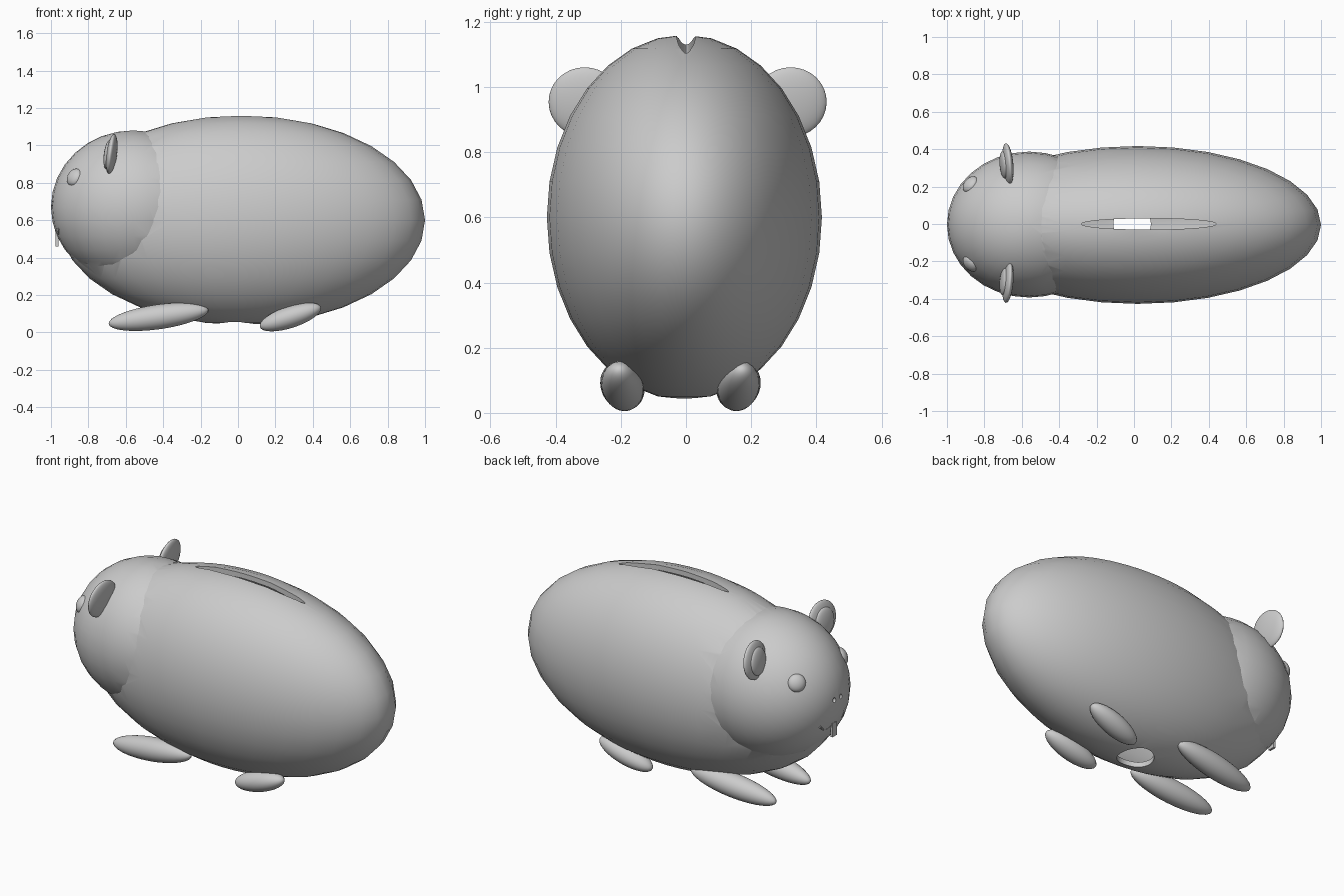
import bpy
from math import radians
from mathutils import Vector

cube = bpy.data.objects.get("Cube")
if cube:
    bpy.data.objects.remove(cube, do_unlink=True)

COLOUR = (0.6, 0.6, 0.6, 1)
grey = bpy.data.materials.new("plain grey")
grey.use_nodes = True
grey.diffuse_color = COLOUR
grey.node_tree.nodes["Principled BSDF"].inputs["Base Color"].default_value = COLOUR


def finish(obj, name, angle=40):
    """Name, colour and smooth one part."""
    obj.name = name
    obj.data.materials.clear()
    obj.data.materials.append(grey)
    bpy.ops.object.select_all(action="DESELECT")
    obj.select_set(True)
    bpy.context.view_layer.objects.active = obj
    bpy.ops.object.shade_smooth_by_angle(angle=radians(angle))
    return obj


def ellipsoid(name, centre, radii, rotation=(0, 0, 0), segments=32, rings=16):
    bpy.ops.mesh.primitive_uv_sphere_add(segments=segments, ring_count=rings, radius=1,
                                         location=centre, rotation=rotation)
    obj = bpy.context.object
    obj.scale = radii
    return finish(obj, name)


def column(name, centre, radii):
    bpy.ops.mesh.primitive_cylinder_add(vertices=48, radius=1, depth=1, location=centre)
    bpy.context.object.scale = radii
    return finish(bpy.context.object, name)


def combine(target, tool, operation):
    mod = target.modifiers.new(operation, "BOOLEAN")
    mod.operation, mod.solver, mod.object = operation, "EXACT", tool
    bpy.ops.object.select_all(action="DESELECT")
    bpy.context.view_layer.objects.active = target
    target.select_set(True)
    bpy.ops.object.modifier_apply(modifier=mod.name)
    bpy.data.objects.remove(tool, do_unlink=True)


# Hollow body joined to the head
body = ellipsoid("body", (0.02, -0.005, 0.6), (0.98, 0.422, 0.56))
combine(body, ellipsoid("head", (-0.56, -0.003, 0.67), (0.44, 0.39, 0.41)), "UNION")
combine(body, ellipsoid("cavity", (0.02, -0.005, 0.6), (0.95, 0.395, 0.53)), "DIFFERENCE")

# Coin slot, emptying hole and nostrils
combine(body, column("slot", (0.08, 0, 1.1), (0.36, 0.03, 0.3)), "DIFFERENCE")
combine(body, column("hole", (-0.01, 0, 0.05), (0.1, 0.1, 0.2)), "DIFFERENCE")
for side in (-1, 1):
    nostril = ellipsoid("nostril", (-1, side * 0.03, 0.69), (0.02, 0.012, 0.015), segments=12, rings=8)
    combine(body, nostril, "DIFFERENCE")
finish(body, "body", 30)

for side, word in ((-1, "right"), (1, "left")):
    # Ear with a raised inner disc on its front
    tilt = (0, radians(7), -side * radians(-5))
    ellipsoid(word + "_ear", (-0.675, side * 0.315 + 0.005, 0.953), (0.027, 0.112, 0.108), tilt)
    ellipsoid(word + "_inner_ear", (-0.695, side * 0.312 + 0.005, 0.95), (0.022, 0.075, 0.078), tilt)

    # Eye, pressed into the cheek
    outward = Vector((-1.63, side * 1.38, 0.95))
    eye = ellipsoid(word + "_eye", (-0.873, side * 0.21, 0.828), (0.05, 0.05, 0.032), segments=24)
    eye.rotation_euler = outward.to_track_quat("Z", "Y").to_euler()

    # Feet, toes pointing slightly down and inward
    y = side * 0.178 - 0.017
    turn = side * radians(4)
    ellipsoid(word + "_front_foot", (-0.425, y, 0.083), (0.27, 0.066, 0.066), (0, radians(-8), turn))
    ellipsoid(word + "_rear_foot", (0.28, y, 0.082), (0.172, 0.064, 0.058), (0, radians(-18), turn))

# Mouth: two shallow arcs meeting under the nose
path = bpy.data.curves.new("mouth", "CURVE")
path.dimensions = "3D"
path.bevel_depth, path.bevel_resolution = 0.007, 2
path.use_fill_caps = True
for side in (-1, 1):
    points = ((-0.955, 0.115, 0.555), (-0.955, 0.06, 0.52), (-0.972, 0, 0.545))
    spline = path.splines.new("BEZIER")
    spline.bezier_points.add(len(points) - 1)
    for knot, (x, y, z) in zip(spline.bezier_points, points):
        knot.co = (x, side * y, z)
        knot.handle_left_type = knot.handle_right_type = "AUTO"
mouth = bpy.data.objects.new("mouth", path)
bpy.context.collection.objects.link(mouth)
bpy.ops.object.select_all(action="DESELECT")
mouth.select_set(True)
bpy.context.view_layer.objects.active = mouth
bpy.ops.object.convert(target="MESH")
finish(bpy.context.object, "mouth")

# Front teeth
for side, word in ((-1, "right"), (1, "left")):
    bpy.ops.mesh.primitive_cube_add(size=1, location=(-0.968, side * 0.011, 0.503))
    bpy.context.object.scale = (0.014, 0.02, 0.085)
    finish(bpy.context.object, word + "_tooth")
